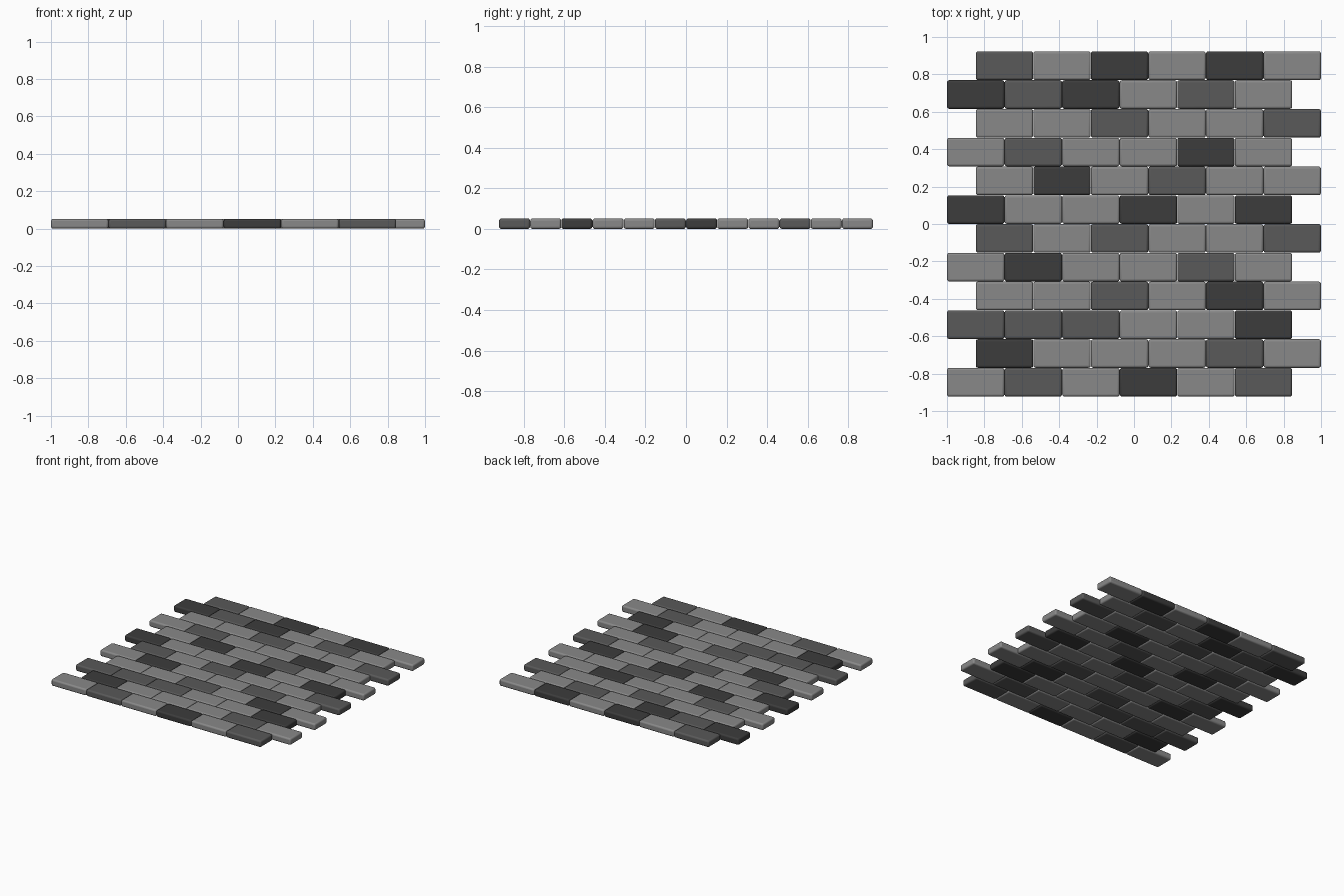
import bpy

if "Cube" in bpy.data.objects:
    bpy.data.objects.remove(bpy.data.objects["Cube"])

# Colour layout, back row first: L light, M medium, D dark
ROWS = ["MLDLDL", "DMDLML", "LLMLLM", "LMLLDL", "LDLMLL", "DLLDLD",
        "LMLLM", "LDLLML", "LLMLDL", "MMMLLD", "DLLLML", "LMLDLM"]
ROWS[6] = "LMLM"[1] and "MLMLLM"
PITCH_X = 2 / 6.5
PITCH_Y = PITCH_X / 2
HEIGHT = 0.052
GAP = 0.001


def make_material(name, value):
    mat = bpy.data.materials.new(name)
    mat.diffuse_color = (value, value, value, 1)
    mat.use_nodes = True
    mat.node_tree.nodes["Principled BSDF"].inputs["Base Color"].default_value = mat.diffuse_color
    return mat


MATS = {"L": make_material("light_stone", 0.25),
        "M": make_material("medium_stone", 0.10),
        "D": make_material("dark_stone", 0.045)}


def paver(name, x, y, mat):
    bpy.ops.mesh.primitive_cube_add(size=1, location=(x, y, HEIGHT / 2))
    ob = bpy.context.object
    ob.name = name
    # Size goes into the mesh so the bevel stays even
    for v in ob.data.vertices:
        v.co.x *= PITCH_X - GAP
        v.co.y *= PITCH_Y - GAP
        v.co.z *= HEIGHT
    ob.data.materials.append(mat)
    bev = ob.modifiers.new("rounded_edges", "BEVEL")
    bev.width = 0.012
    bev.segments = 3
    bpy.ops.object.shade_smooth_by_angle()


# Running-bond paving: every other row shifts by half a paver
for r, row in enumerate(ROWS):
    start = -1 + (PITCH_X / 2 if r % 2 == 0 else 0)
    y = (5.5 - r) * PITCH_Y
    for c, tone in enumerate(row):
        paver(f"paver_{r + 1}_{c + 1}", start + (c + 0.5) * PITCH_X, y, MATS[tone])
